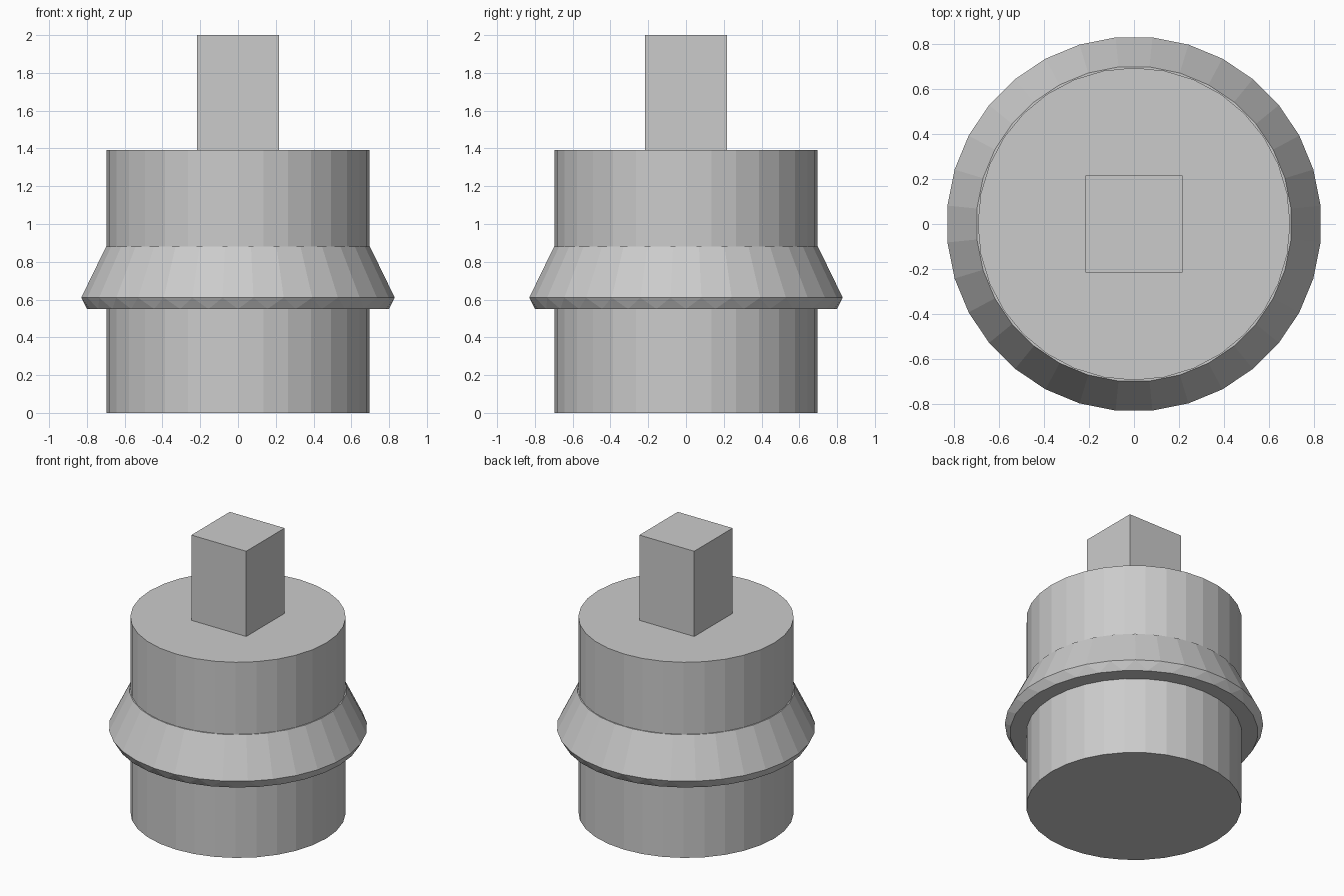
import bpy
import bmesh
from math import cos, sin, pi

cube = bpy.data.objects.get("Cube")
if cube:
    bpy.data.objects.remove(cube, do_unlink=True)

SIDES = 32
STEP = 2 * pi / SIDES

grey = bpy.data.materials.new("plain_grey")
grey.use_nodes = True
colour = (0.6, 0.6, 0.6, 1)
grey.diffuse_color = colour
grey.node_tree.nodes["Principled BSDF"].inputs["Base Color"].default_value = colour


def finish(name, bm):
    """Turn a bmesh into a flat shaded grey object."""
    bmesh.ops.recalc_face_normals(bm, faces=bm.faces[:])
    mesh = bpy.data.meshes.new(name)
    bm.to_mesh(mesh)
    bm.free()
    mesh.materials.append(grey)
    obj = bpy.data.objects.new(name, mesh)
    bpy.context.collection.objects.link(obj)
    return obj


def stacked_rings(name, rings):
    """Closed solid from (radius, height, turn in half steps) rings."""
    bm = bmesh.new()
    loops = []
    for radius, z, turn in rings:
        angles = [(i + turn / 2) * STEP for i in range(SIDES)]
        loops.append([bm.verts.new((radius * cos(a), radius * sin(a), z)) for a in angles])
    for (low, high), (a, b) in zip(zip(loops, loops[1:]), zip(rings, rings[1:])):
        for i in range(SIDES):
            j = (i + 1) % SIDES
            if a[2] == b[2]:
                bm.faces.new((low[i], low[j], high[j], high[i]))
            else:
                # turned rings are joined by alternating triangles
                bm.faces.new((low[i], low[j], high[i]))
                bm.faces.new((low[j], high[j], high[i]))
    bm.faces.new(loops[0][::-1])
    bm.faces.new(loops[-1])
    return finish(name, bm)


# Main drum
stacked_rings("drum", [(0.695, 0, 0), (0.695, 1.393, 0)])

# Flared collar around the drum
stacked_rings("flared_collar", [(0.80, 0.55, 0), (0.834, 0.61, 1), (0.702, 0.88, 1)])

# Square post standing on the drum
bm = bmesh.new()
bmesh.ops.create_cube(bm, size=1)
bmesh.ops.scale(bm, vec=(0.432, 0.432, 0.62), verts=bm.verts)
bmesh.ops.translate(bm, vec=(0, 0, 1.69), verts=bm.verts)
finish("square_post", bm)
